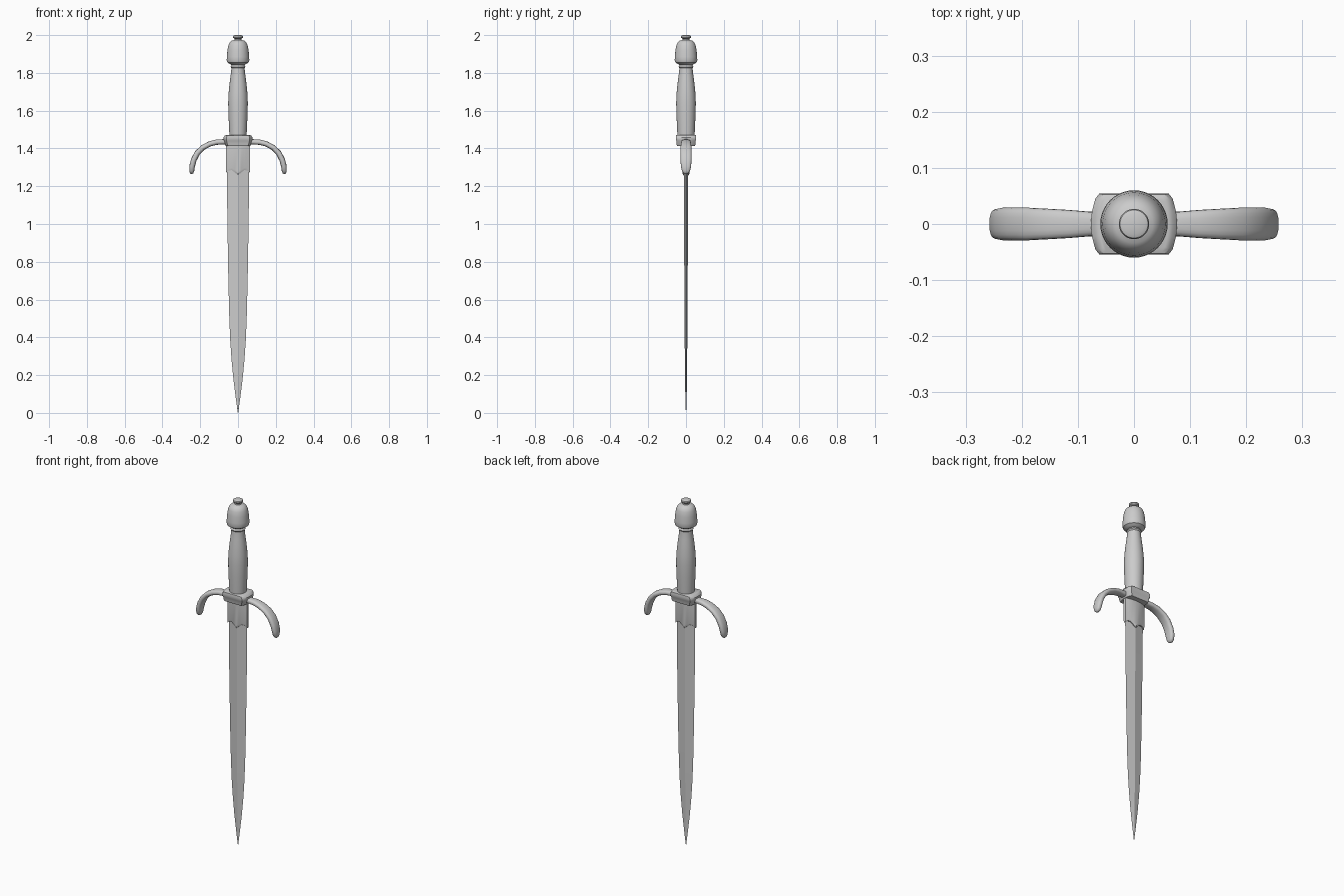
import bpy, bmesh, math
from mathutils import Vector

if "Cube" in bpy.data.objects:
    bpy.data.objects.remove(bpy.data.objects["Cube"])


def make_object(name, bm, angle=35):
    bmesh.ops.recalc_face_normals(bm, faces=bm.faces)
    mesh = bpy.data.meshes.new(name)
    bm.to_mesh(mesh)
    bm.free()
    ob = bpy.data.objects.new(name, mesh)
    bpy.context.collection.objects.link(ob)
    bpy.ops.object.select_all(action='DESELECT')
    ob.select_set(True)
    bpy.context.view_layer.objects.active = ob
    bpy.ops.object.shade_smooth_by_angle(angle=math.radians(angle))
    return ob


def loft(name, rings, angle=35):
    """Skin a list of equal-length closed rings and cap both ends."""
    bm = bmesh.new()
    rows = [[bm.verts.new(p) for p in ring] for ring in rings]
    n = len(rows[0])
    for a, b in zip(rows, rows[1:]):
        for i in range(n):
            j = (i + 1) % n
            bm.faces.new((a[i], a[j], b[j], b[i]))
    bm.faces.new(rows[0])
    bm.faces.new(rows[-1])
    return make_object(name, bm, angle)


def lathe(name, profile, sides=40):
    angles = [2 * math.pi * i / sides for i in range(sides)]
    return loft(name, [[(r * math.cos(a), r * math.sin(a), z) for a in angles]
                       for r, z in profile])


# Pommel with button
lathe("pommel", [(.034, 1.842), (.045, 1.848), (.056, 1.855), (.060, 1.866),
                 (.059, 1.885), (.056, 1.92), (.051, 1.947), (.044, 1.961),
                 (.034, 1.970), (.018, 1.974), (.017, 1.980), (.025, 1.985),
                 (.027, 1.991), (.025, 1.997), (.018, 2.0)])

# Collar between pommel and grip
lathe("collar", [(.030, 1.822), (.036, 1.826), (.039, 1.832), (.036, 1.838),
                 (.031, 1.845)])

# Swelling grip
lathe("grip", [(.045, 1.46), (.047, 1.50), (.050, 1.57), (.052, 1.64),
               (.050, 1.69), (.045, 1.74), (.040, 1.78), (.036, 1.81),
               (.035, 1.826)])

# Guard block with bowed ends
outline = [(.062, .054), (.069, .045), (.075, .022), (.077, 0),
           (.075, -.022), (.069, -.045), (.062, -.054)]
outline += [(-x, -y) for x, y in outline]
loft("guard_block", [[(x * sx, y * sy, z) for x, y in outline]
                     for sx, sy, z in [(.84, .86, 1.414), (.90, .92, 1.421),
                                       (.97, .93, 1.440), (1, 1, 1.446),
                                       (1, 1, 1.459), (.90, .98, 1.469),
                                       (.80, .90, 1.472)]])

# Curved guard arms: x, z, half thickness, half depth
arm = [(.05, 1.435, .015, .021), (.08, 1.435, .014, .022),
       (.115, 1.433, .014, .025), (.15, 1.424, .014, .027),
       (.187, 1.404, .014, .029), (.215, 1.376, .015, .029),
       (.234, 1.340, .015, .029), (.243, 1.305, .015, .027),
       (.245, 1.280, .013, .021), (.246, 1.269, .009, .012),
       (.246, 1.265, .003, .004)]


def arm_rings(side, n=20):
    rings = []
    for i, (x, z, t, d) in enumerate(arm):
        p, q = arm[max(i - 1, 0)], arm[min(i + 1, len(arm) - 1)]
        tan = Vector((q[0] - p[0], 0, q[1] - p[1])).normalized()
        nor = Vector((-tan.z, 0, tan.x))
        ring = []
        for k in range(n):
            a = 2 * math.pi * k / n
            c, s = math.cos(a), math.sin(a)
            u = math.copysign(abs(c) ** .75, c) * t
            v = math.copysign(abs(s) ** .75, s) * d
            ring.append((side * (x + nor.x * u), v, z + nor.z * u))
        rings.append(ring)
    return rings


for label, side in (("left", -1), ("right", 1)):
    loft(f"guard_arm_{label}", arm_rings(side), 50)

# Ridged blade: z, half width, half thickness
blade = [(1.42, .060, .011), (1.27, .059, .011), (1.0, .056, .010),
         (.7, .051, .009), (.5, .046, .008), (.38, .041, .007),
         (.28, .034, .006), (.18, .0245, .005), (.08, .012, .0035),
         (0, .001, .0008)]
loft("blade", [[(w, 0, z), (0, t, z), (-w, 0, z), (0, -t, z)]
               for z, w, t in blade], 8)

# Blade sleeve with bracket-shaped lower edge: x, bottom z, half thickness
half = [(.063, 1.272, .007), (.048, 1.284, .012), (.033, 1.285, .016),
        (.018, 1.274, .018)]
columns = [(-x, z, t) for x, z, t in half] + [(0, 1.258, .019)] + half[::-1]
loft("blade_sleeve", [[(x, -t, 1.42), (x, t, 1.42), (x, t, z + .012),
                       (x, t * .75, z), (x, -t * .75, z), (x, -t, z + .012)]
                      for x, z, t in columns], 25)
